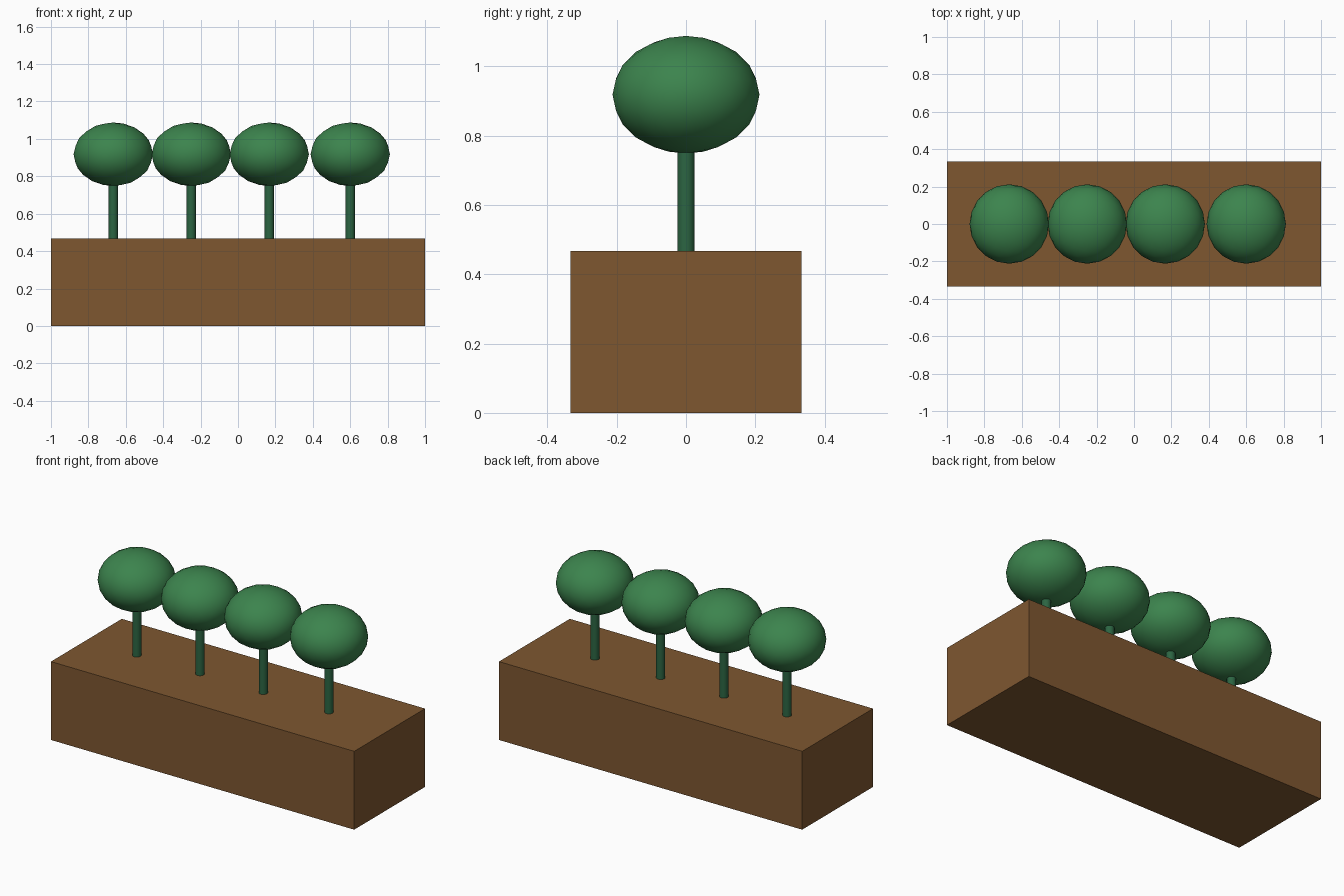
import bpy

if "Cube" in bpy.data.objects:
    bpy.data.objects.remove(bpy.data.objects["Cube"])


def material(name, color):
    mat = bpy.data.materials.new(name)
    mat.diffuse_color = color
    mat.use_nodes = True
    mat.node_tree.nodes["Principled BSDF"].inputs["Base Color"].default_value = mat.diffuse_color
    return mat


soil = material("soil_brown", (0.21, 0.095, 0.03, 1))
leaf = material("leaf_green", (0.045, 0.23, 0.075, 1))
bark = material("trunk_green", (0.025, 0.13, 0.055, 1))


def finish(name, mat, smooth=False):
    obj = bpy.context.object
    obj.name = name
    obj.data.materials.append(mat)
    if smooth:
        bpy.ops.object.shade_smooth_by_angle()
    return obj


BOX_TOP = 0.467

# Planter block
bpy.ops.mesh.primitive_cube_add(size=1, location=(0, 0, BOX_TOP / 2))
bpy.context.object.scale = (2, 0.667, BOX_TOP)
finish("planter_box", soil)

# Row of round topiary trees
for i, x in enumerate((-0.667, -0.25, 0.167, 0.6), 1):
    bpy.ops.mesh.primitive_cylinder_add(
        vertices=16, radius=0.025, depth=0.36, location=(x, 0, BOX_TOP + 0.16))
    finish(f"trunk_{i}", bark, True)
    bpy.ops.mesh.primitive_ico_sphere_add(
        subdivisions=3, radius=0.212, location=(x, 0, 0.918))
    bpy.context.object.scale.z = 0.8
    finish(f"crown_{i}", leaf, True)
